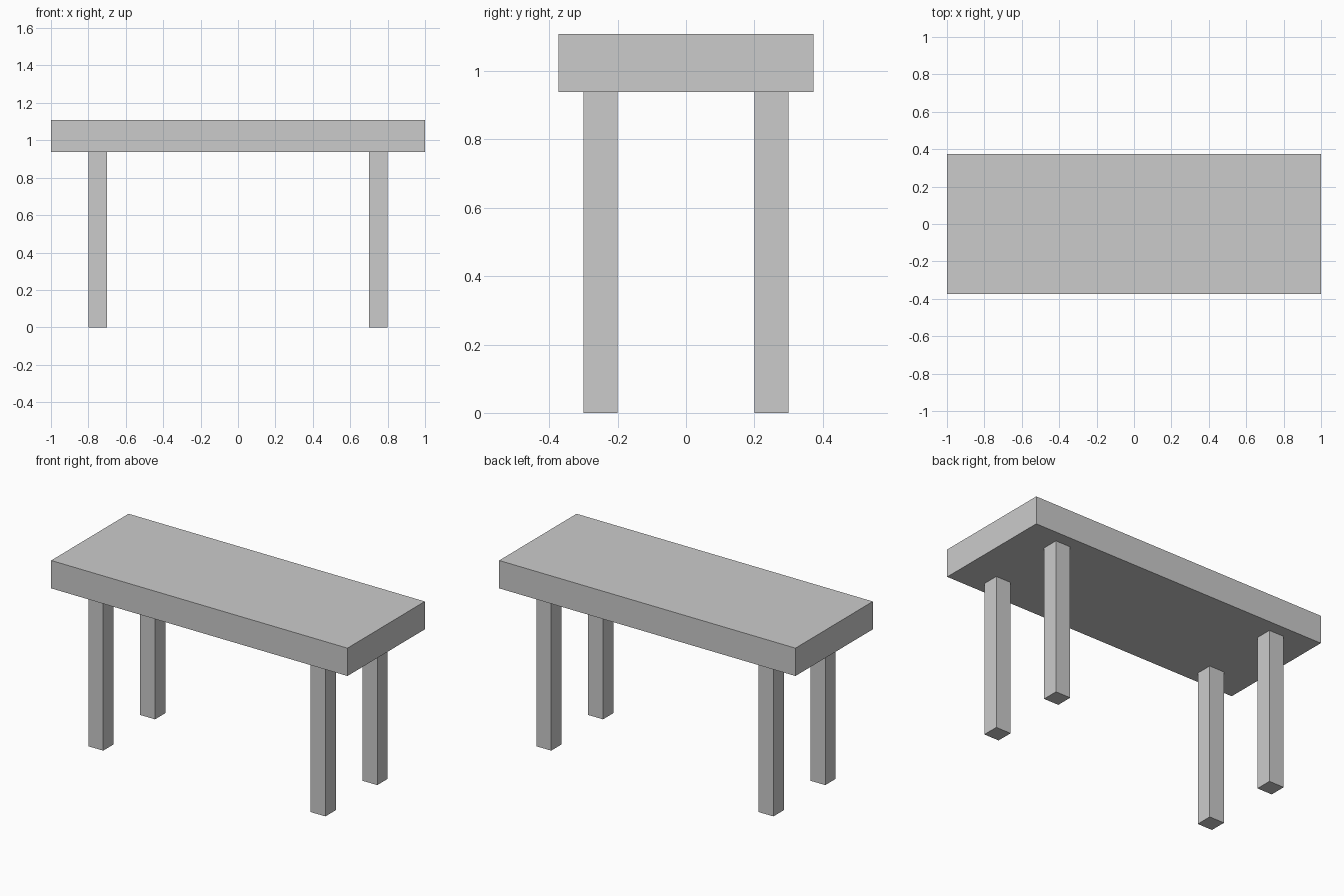
import bpy

if "Cube" in bpy.data.objects:
    bpy.data.objects.remove(bpy.data.objects["Cube"])

TOP_BOTTOM, TOP_TOP = 0.938, 1.108


def box(name, center, size):
    bpy.ops.mesh.primitive_cube_add(size=1, location=center)
    obj = bpy.context.object
    obj.name = name
    obj.scale = size
    bpy.ops.object.transform_apply(location=False, rotation=False, scale=True)
    return obj


# Thick slab table top
box("table_top", (0, 0, (TOP_BOTTOM + TOP_TOP) / 2),
    (2.0, 0.746, TOP_TOP - TOP_BOTTOM))

# Four square legs, inset from the edges
for x_name, sx in (("left", -1), ("right", 1)):
    for y_name, sy in (("front", -1), ("back", 1)):
        box(f"{y_name}_{x_name}_leg", (0.75 * sx, 0.25 * sy, TOP_BOTTOM / 2),
            (0.1, 0.1, TOP_BOTTOM))
